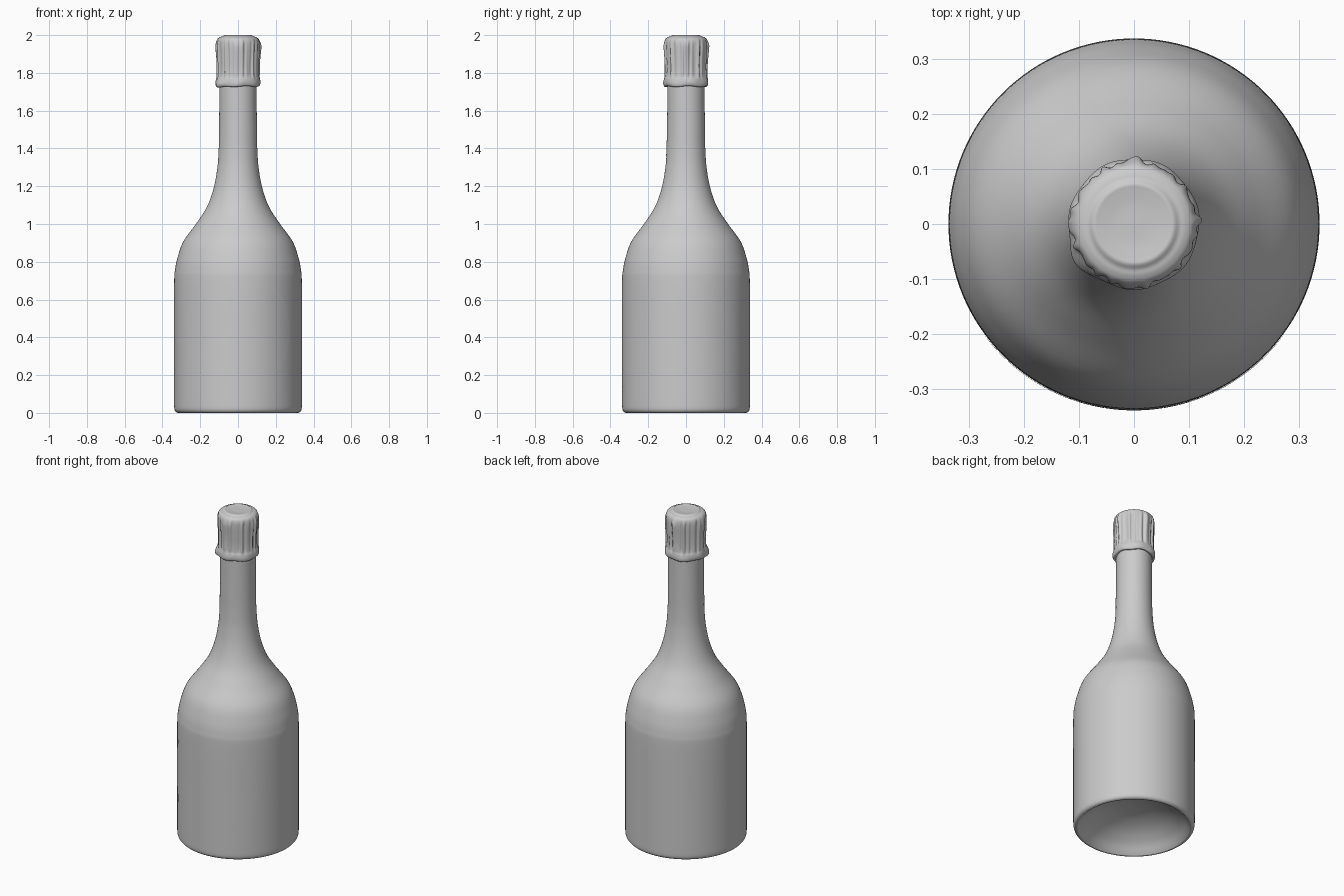
import bpy, bmesh, math
from mathutils import Vector

if "Cube" in bpy.data.objects:
    bpy.data.objects.remove(bpy.data.objects["Cube"])


def spline(points, steps=5):
    """Smooth curve through (radius, height) points."""
    pts = [Vector(p) for p in points]
    pts = [pts[0]] + pts + [pts[-1]]
    out = []
    for a, b, c, d in zip(pts, pts[1:], pts[2:], pts[3:]):
        for i in range(steps):
            t = i / steps
            out.append(0.5 * (2 * b + (c - a) * t + (2 * a - 5 * b + 4 * c - d) * t * t
                              + (3 * b - a - 3 * c + d) * t ** 3))
    return out + [pts[-1]]


def finish(name, bm, angle):
    bmesh.ops.remove_doubles(bm, verts=bm.verts, dist=1e-6)
    me = bpy.data.meshes.new(name)
    bm.to_mesh(me)
    bm.free()
    ob = bpy.data.objects.new(name, me)
    bpy.context.collection.objects.link(ob)
    bpy.ops.object.select_all(action='DESELECT')
    ob.select_set(True)
    bpy.context.view_layer.objects.active = ob
    bpy.ops.object.shade_smooth_by_angle(angle=math.radians(angle))
    return ob


def lathe(name, profile, sides, shape=None, angle=50):
    """Revolve a bottom-to-top profile; shape() may reshape each point."""
    bm = bmesh.new()
    rings = []
    for r, z in profile:
        ring = []
        for i in range(sides):
            a = 2 * math.pi * i / sides
            rr, zz = shape(r, z, a) if shape else (r, z)
            ring.append(bm.verts.new((rr * math.cos(a), rr * math.sin(a), zz)))
        rings.append(ring)
    for lo, hi in zip(rings, rings[1:]):
        for i in range(sides):
            j = (i + 1) % sides
            bm.faces.new((lo[i], lo[j], hi[j], hi[i]))
    return finish(name, bm, angle)


# Glass bottle: punt, rounded heel, straight wall, shoulder, neck
punt = [(0, 0.14), (0.10, 0.13), (0.19, 0.10), (0.26, 0.055), (0.30, 0.014), (0.312, 0.002)]
heel = [(0.318, 0.0), (0.330, 0.006), (0.337, 0.022), (0.338, 0.06)]
outer = [(0.338, 0.06), (0.338, 0.35), (0.338, 0.68), (0.333, 0.76), (0.318, 0.83),
         (0.288, 0.91), (0.223, 1.0), (0.165, 1.09), (0.129, 1.19), (0.109, 1.30),
         (0.102, 1.40), (0.1, 1.5), (0.099, 1.65), (0.099, 1.80)]
wall = spline(outer)
mouth = [(0.099, 1.93), (0.09, 1.95), (0, 1.95)]
lathe("bottle", spline(punt) + spline(heel) + wall[1:] + [Vector(p) for p in mouth], 128)


def radius_at(z):
    for a, b in zip(wall, wall[1:]):
        if a.y <= z <= b.y:
            return a.x + (b.x - a.x) * (z - a.y) / max(b.y - a.y, 1e-9)
    return wall[-1].x


# Oval paper labels wrapped on the front
def label(name, z0, half_height, half_angle, lift, rings=14, sides=72):
    bm = bmesh.new()

    def point(k, i):
        a = 2 * math.pi * i / sides
        z = z0 + half_height * k / rings * math.sin(a)
        turn = half_angle * k / rings * math.cos(a)
        r = radius_at(z) + lift
        return bm.verts.new((r * math.sin(turn), -r * math.cos(turn), z))

    prev = [point(0, 0)] * sides
    for k in range(1, rings + 1):
        ring = [point(k, i) for i in range(sides)]
        for i in range(sides):
            j = (i + 1) % sides
            if k == 1:
                bm.faces.new((prev[0], ring[i], ring[j]))
            else:
                bm.faces.new((prev[i], ring[i], ring[j], prev[j]))
        prev = ring
    return finish(name, bm, 60)


label("body_label", 0.432, 0.298, 0.93, 0.0015)
label("neck_label", 1.468, 0.11, 1.16, 0.0012)


# Crumpled foil cap: flutes, four wire corners, uneven hem
def bump(x, centre, width):
    return math.exp(-((x - centre) / width) ** 2)


def foil(r, z, a):
    flute = (0.0026 * math.sin(22 * a + 0.8 * math.sin(3 * a))
             + 0.0018 * math.sin(13 * a + 1.0 + 6 * z) + 0.0012 * math.sin(31 * a))
    side = min(1, max(0, (z - 1.765) / 0.03)) * min(1, max(0, (1.985 - z) / 0.04))
    corner = abs(math.cos(2 * a)) ** 14
    rr = r + flute * side + 0.007 * corner * side * (0.4 + 0.6 * bump(z, 1.95, 0.06))
    hem = bump(z, 1.745, 0.025)
    tuck = bump(a, math.radians(212), 0.3)
    rr += hem * (0.0015 * math.sin(7 * a) + 0.009 * tuck)
    zz = z + hem * (0.004 * math.sin(5 * a + 1) - 0.012 * tuck)
    return rr, zz


cap = [(0.098, 1.732), (0.110, 1.728), (0.117, 1.735), (0.119, 1.750), (0.116, 1.768),
       (0.111, 1.785), (0.109, 1.83), (0.111, 1.89), (0.113, 1.935), (0.112, 1.965),
       (0.106, 1.982), (0.094, 1.990), (0.083, 1.993), (0.073, 1.999), (0.062, 1.998),
       (0.035, 1.995), (0, 1.995)]
lathe("foil_cap", spline(cap, 4), 240, foil, 70)
